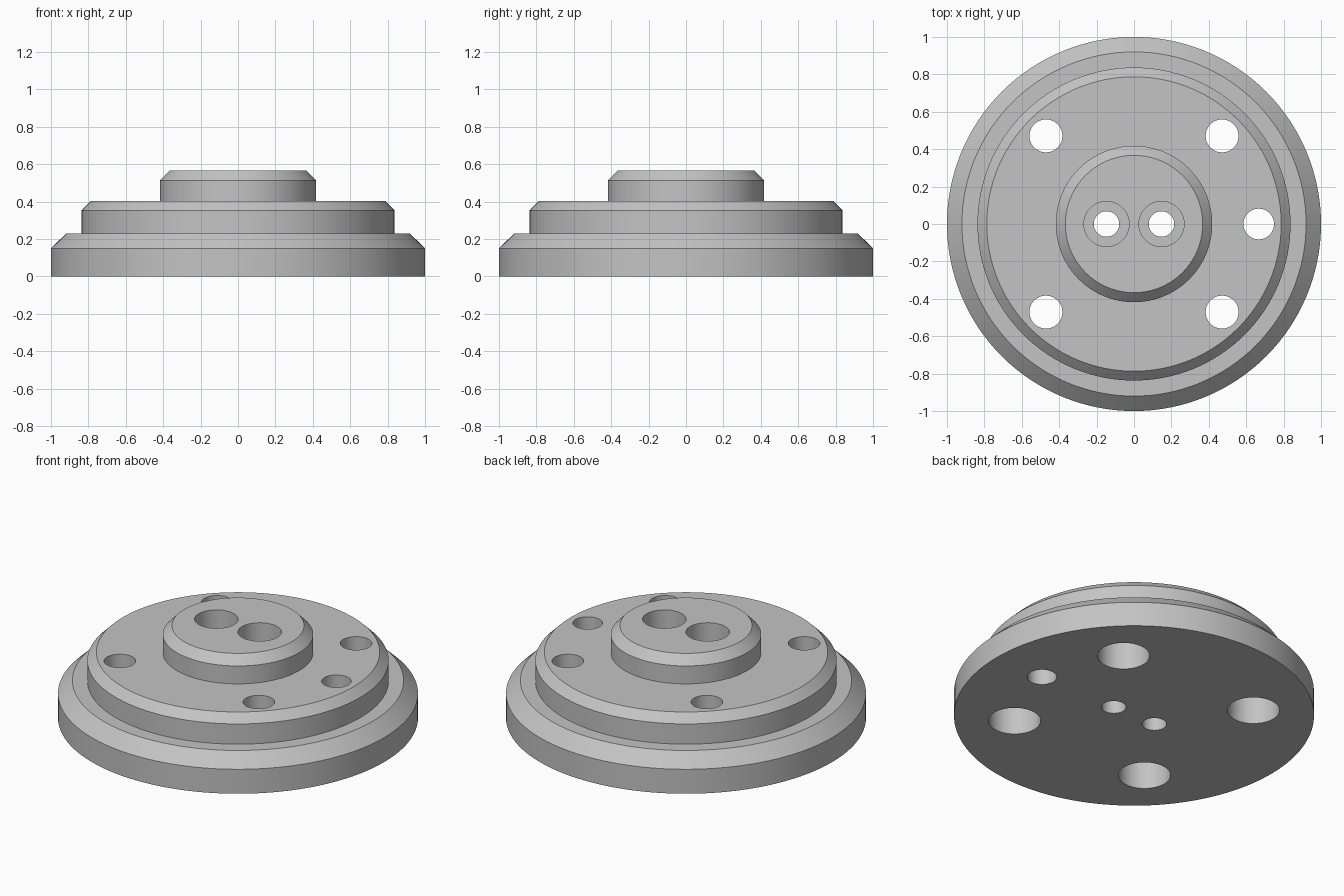
import bpy, bmesh, math

if "Cube" in bpy.data.objects:
    bpy.data.objects.remove(bpy.data.objects["Cube"])

steel = bpy.data.materials.new("light grey metal")
steel.diffuse_color = (0.55, 0.55, 0.55, 1)
steel.use_nodes = True
steel.node_tree.nodes["Principled BSDF"].inputs["Base Color"].default_value = steel.diffuse_color


def turned(name, profile, segments, centre=(0, 0)):
    """Closed solid of revolution from (radius, height) points, bottom to top."""
    bm = bmesh.new()
    rings = []
    for r, z in profile:
        rings.append([bm.verts.new((r * math.cos(2 * math.pi * i / segments),
                                    r * math.sin(2 * math.pi * i / segments), z))
                      for i in range(segments)])
    for low, high in zip(rings, rings[1:]):
        for i in range(segments):
            j = (i + 1) % segments
            bm.faces.new((low[i], low[j], high[j], high[i]))
    bm.faces.new(rings[0][::-1])
    bm.faces.new(rings[-1])
    mesh = bpy.data.meshes.new(name)
    bm.to_mesh(mesh)
    bm.free()
    mesh.materials.append(steel)
    obj = bpy.data.objects.new(name, mesh)
    obj.location = (*centre, 0)
    bpy.context.collection.objects.link(obj)
    return obj


# Stepped flange with a chamfer on every tier
flange = turned("stepped_flange", [
    (1.0, 0), (1.0, 0.15), (0.92, 0.228), (0.837, 0.228), (0.837, 0.352),
    (0.787, 0.402), (0.418, 0.402), (0.418, 0.512), (0.367, 0.565)], 128)

cutters = []

# Four bolt holes, counterbored from below
for sx in (-1, 1):
    for sy in (-1, 1):
        cutters.append(turned("bolt_hole_cutter", [
            (0.145, -0.1), (0.145, 0.23), (0.088, 0.23), (0.088, 0.7)],
            48, (0.471 * sx, 0.471 * sy)))

# Two centre holes, counterbored from above
for sx in (-1, 1):
    cutters.append(turned("centre_hole_cutter", [
        (0.068, -0.1), (0.068, 0.25), (0.121, 0.25), (0.121, 0.7)],
        48, (0.147 * sx, 0)))

# Plain locating hole at one side
cutters.append(turned("locating_hole_cutter", [(0.082, -0.1), (0.082, 0.7)],
                      48, (0.667, 0)))

bpy.context.view_layer.objects.active = flange
flange.select_set(True)
for cutter in cutters:
    cutter.hide_render = True
    mod = flange.modifiers.new("hole", 'BOOLEAN')
    mod.operation = 'DIFFERENCE'
    mod.solver = 'EXACT'
    mod.object = cutter
    bpy.ops.object.modifier_apply(modifier=mod.name)
for cutter in cutters:
    bpy.data.objects.remove(cutter)

bpy.ops.object.shade_smooth_by_angle(angle=math.radians(30))
